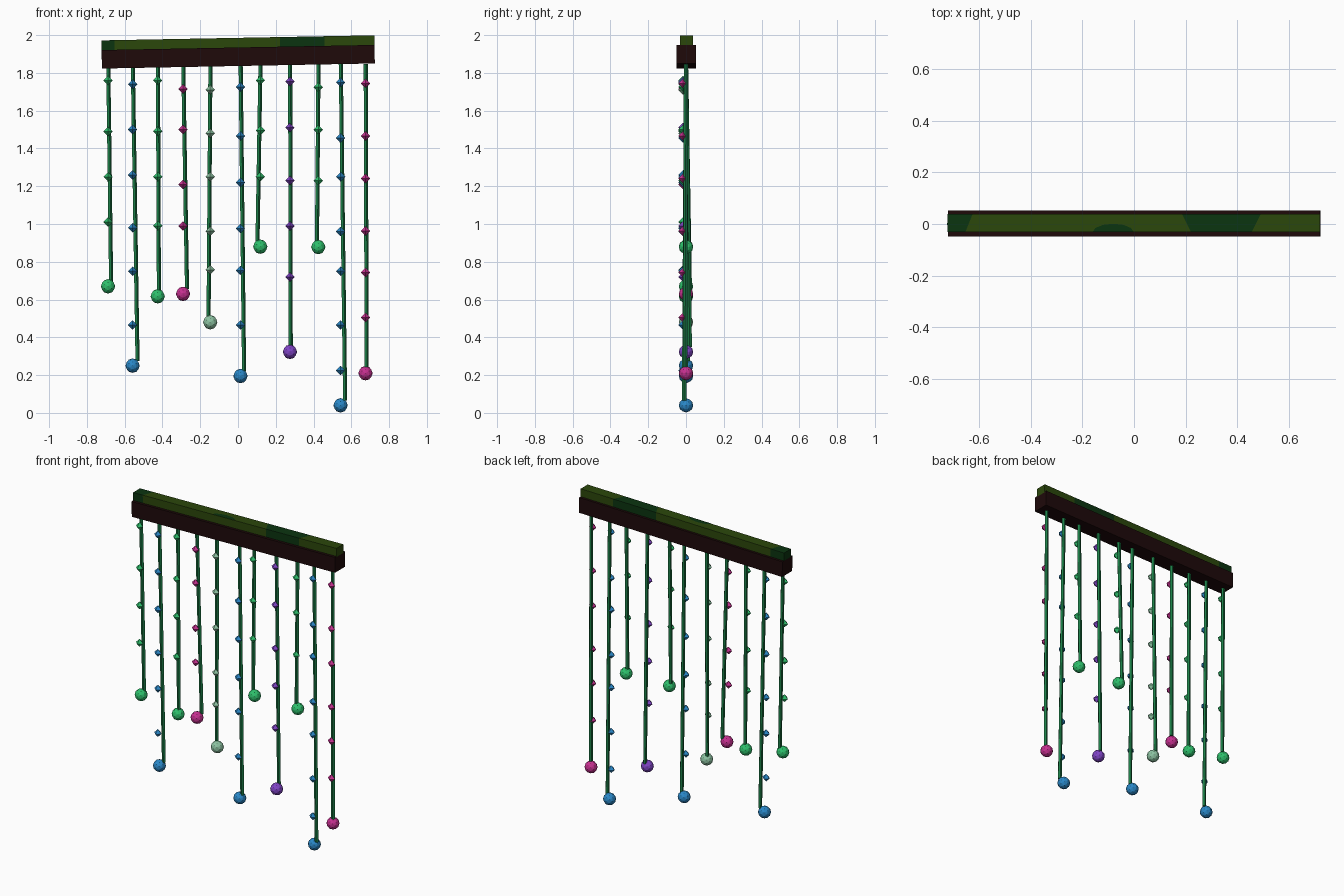
import bpy, bmesh, math
from mathutils import Matrix, Vector

cube = bpy.data.objects.get("Cube")
if cube:
    bpy.data.objects.remove(cube, do_unlink=True)


def material(name, rgb):
    """Flat material from 0-255 display values, stored as linear."""
    col = [(c / 255 / 12.92) if c < 11 else ((c / 255 + 0.055) / 1.055) ** 2.4 for c in rgb] + [1]
    m = bpy.data.materials.new(name)
    m.use_nodes = True
    m.diffuse_color = col
    m.node_tree.nodes["Principled BSDF"].inputs["Base Color"].default_value = col
    return m


brown = material("dark_wood", (30, 9, 10))
moss = material("moss", (43, 71, 11))
dark_moss = material("dark_moss", (11, 52, 16))
vine_green = material("vine_green", (27, 125, 70))
green = material("bright_green", (46, 192, 108))
blue = material("blue", (42, 136, 200))
pink = material("magenta", (198, 48, 144))
purple = material("purple", (128, 68, 198))
pale = material("pale_sage", (142, 196, 163))


def finish(bm, name, *mats, matrix=Matrix()):
    bmesh.ops.recalc_face_normals(bm, faces=bm.faces[:])
    me = bpy.data.meshes.new(name)
    bm.to_mesh(me)
    bm.free()
    for m in mats:
        me.materials.append(m)
    ob = bpy.data.objects.new(name, me)
    ob.matrix_world = matrix
    bpy.context.collection.objects.link(ob)
    return ob


def box(size, centre):
    bm = bmesh.new()
    bmesh.ops.create_cube(bm, size=1, matrix=Matrix.Translation(centre) @ Matrix.Diagonal((*size, 1)))
    return bm


# Slightly tilted beam
LENGTH = 1.445
tilt = Matrix.Translation((0.001, 0.003, 1.888)) @ Matrix.Rotation(-0.0187, 4, "Y")
finish(box((LENGTH, 0.102, 0.098), (0, -0.001, -0.0025)), "beam", brown, matrix=tilt)

# Moss strip with darker slanted patches
bm = box((LENGTH, 0.07, 0.055), (0, 0, 0.07))
cuts = [(-0.64, 0.4), (0.205, -0.5), (0.475, 0.5)]   # x position, slant
for x, slant in cuts:
    bmesh.ops.bisect_plane(bm, geom=bm.verts[:] + bm.edges[:] + bm.faces[:],
                           plane_co=(x, 0, 0), plane_no=(1, -slant, 0))
for f in bm.faces:
    x = f.calc_center_median().x
    f.material_index = int(x < cuts[0][0] or cuts[1][0] < x < cuts[2][0])
finish(bm, "moss_strip", moss, dark_moss, matrix=tilt)

# Small rounded patch on top of the moss
bm = bmesh.new()
rim = [bm.verts.new((-0.08 + 0.08 * math.cos(a), -0.035 + 0.033 * math.sin(a), 0.0985))
       for a in (math.pi * i / 6 for i in range(7))]
bm.faces.new(rim)
finish(bm, "moss_spot", dark_moss, matrix=tilt)


def vine(name, top, bottom):
    axis = Vector(bottom) - Vector(top)
    place = Matrix.Translation((Vector(top) + Vector(bottom)) / 2)
    lean = Vector((0, 0, -1)).rotation_difference(axis).to_matrix().to_4x4()
    turn = Matrix.Rotation(-math.pi / 2, 4, "Z")
    bm = bmesh.new()
    bmesh.ops.create_cone(bm, segments=5, radius1=0.012, radius2=0.012, depth=axis.length,
                          cap_ends=True, matrix=place @ lean @ turn)
    finish(bm, name, vine_green)


def beads(name, x, heights, mat):
    bm = bmesh.new()
    for z in heights:
        tips = [bm.verts.new(Vector((x, -0.016, z)) + Vector(d) * s * 0.025)
                for d in ((1, 0, 0), (0, 1, 0), (0, 0, 1)) for s in (-1, 1)]
        bmesh.ops.convex_hull(bm, input=tips)
    finish(bm, name, mat)


def ball(name, x, z, mat):
    bm = bmesh.new()
    turn = Matrix.Rotation(math.radians(-31.717), 4, "Y")
    bmesh.ops.create_icosphere(bm, subdivisions=2, radius=0.038,
                               matrix=Matrix.Translation((x, 0, z)) @ turn)
    finish(bm, name, mat)


# Hanging strands: x, sway in x, sway in y, ball height, colour, bead heights
strands = [
    (-.688, .015, .01, .67, green, (1.76, 1.49, 1.25, 1.01)),
    (-.558, .025, .01, .25, blue, (1.74, 1.5, 1.26, .98, .75, .465)),
    (-.425, .005, 0, .617, green, (1.76, 1.49, 1.25, .99)),
    (-.291, .02, .02, .63, pink, (1.715, 1.5, 1.21, .99)),
    (-.147, -.01, .01, .48, pale, (1.71, 1.48, 1.25, .962, .757)),
    (.013, .018, 0, .195, blue, (1.725, 1.465, 1.22, .975, .755, .465)),
    (.118, -.016, .01, .88, green, (1.76, 1.495, 1.25)),
    (.275, .003, .02, .323, purple, (1.755, 1.51, 1.23, .99, .72)),
    (.425, -.008, 0, .878, green, (1.725, 1.5, 1.23)),
    (.543, .023, -.01, .04, blue, (1.75, 1.455, 1.25, .96, .75, .465, .225)),
    (.675, .005, -.005, .21, pink, (1.745, 1.465, 1.24, .962, .743, .505)),
]
for i, (x, sway_x, sway_y, z, mat, heights) in enumerate(strands, 1):
    vine(f"vine_{i}", (x, 0, 1.848), (x + sway_x, sway_y, z + 0.025))
    beads(f"beads_{i}", x, heights, mat)
    ball(f"end_ball_{i}", x, z, mat)
